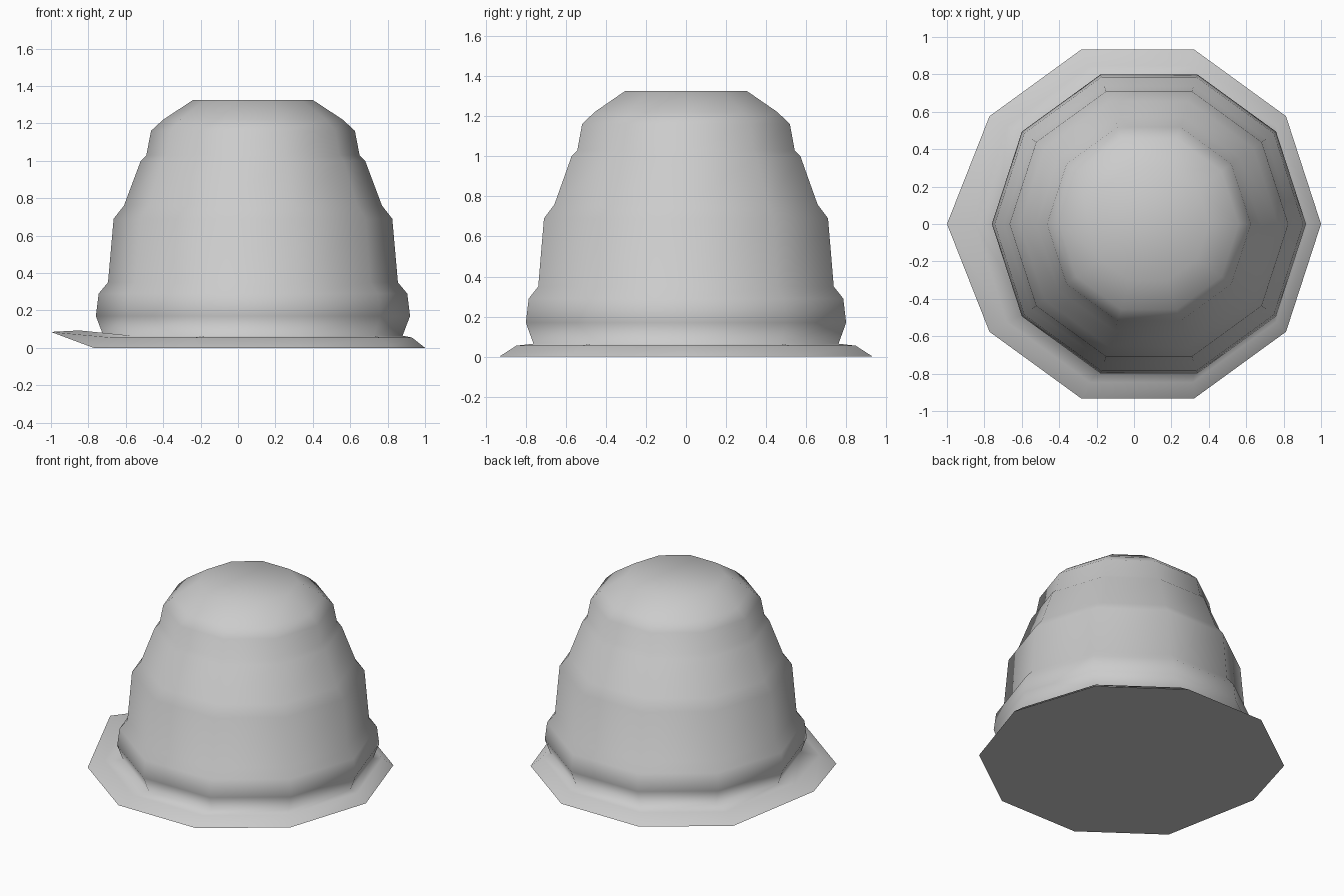
import bpy
import bmesh
from math import cos, sin, tau

cube = bpy.data.objects.get("Cube")
if cube:
    bpy.data.objects.remove(cube, do_unlink=True)

SIDES = 10

grey = bpy.data.materials.new("plain grey")
grey.use_nodes = True
colour = (0.6, 0.6, 0.6, 1)
grey.diffuse_color = colour
grey.node_tree.nodes["Principled BSDF"].inputs["Base Color"].default_value = colour

# Rings from the rim upwards: radius, height, centre x
profile = [
    (0.98, 0.0, 0.02), (0.89, 0.055, 0.04), (0.80, 0.065, 0.08),
    (0.84, 0.17, 0.08), (0.825, 0.29, 0.08), (0.775, 0.35, 0.08),
    (0.745, 0.69, 0.08), (0.69, 0.76, 0.08), (0.60, 1.0, 0.08),
    (0.57, 1.03, 0.08), (0.545, 1.16, 0.08), (0.48, 1.22, 0.08),
    (0.32, 1.325, 0.08),
]

bm = bmesh.new()
rings = []
for radius, height, cx in profile:
    ring = []
    for i in range(SIDES):
        a = tau * i / SIDES
        ring.append(bm.verts.new((cx + radius * cos(a), radius * sin(a), height)))
    rings.append(ring)

# Lift the pull tab on the right-hand side of the flange
tab = SIDES // 2
rings[0][tab].co = (-1.0, 0, 0.085)
rings[1][tab].co.z = 0.093

# Walls, top cap and underside
for low, high in zip(rings, rings[1:]):
    for i in range(SIDES):
        j = (i + 1) % SIDES
        bm.faces.new((low[i], low[j], high[j], high[i]))
bm.faces.new(rings[-1])
base = bm.faces.new(rings[0][::-1])

# Smooth body with a crisp edge round the flat underside
for face in bm.faces:
    face.smooth = face is not base
for edge in base.edges:
    edge.smooth = False

mesh = bpy.data.meshes.new("flanged_cup")
bm.to_mesh(mesh)
bm.free()
mesh.materials.append(grey)
cup = bpy.data.objects.new("flanged_cup", mesh)
bpy.context.collection.objects.link(cup)
